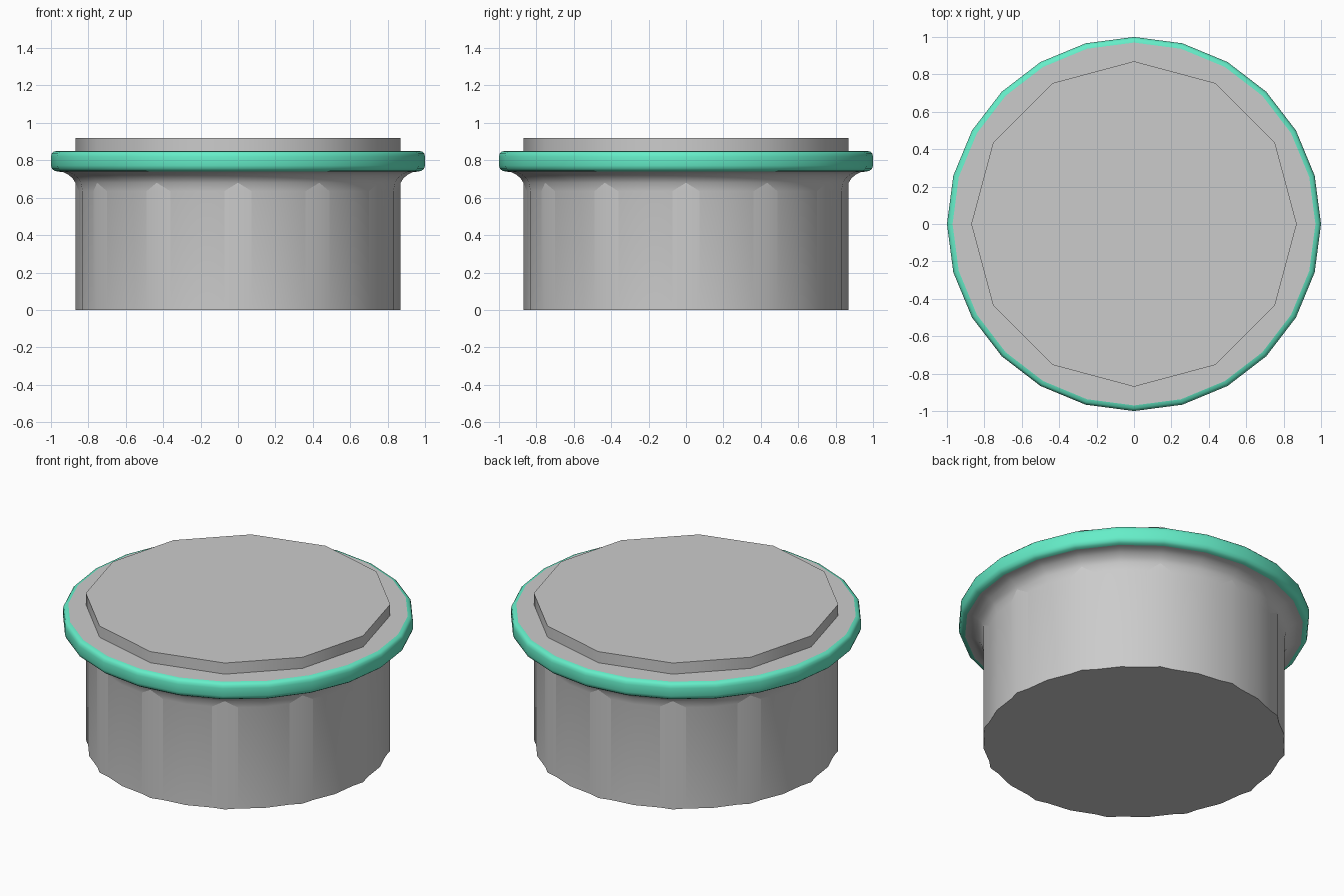
import bpy, bmesh
from math import cos, sin, pi, radians

if "Cube" in bpy.data.objects:
    bpy.data.objects.remove(bpy.data.objects["Cube"])


def lathe(name, profile, sides, cap_bottom=False, cap_top=False, angle=40):
    """Spin an (r, z) profile, listed bottom to top, around the z axis."""
    bm = bmesh.new()
    rings = [[bm.verts.new((r * cos(2 * pi * i / sides), r * sin(2 * pi * i / sides), z))
              for i in range(sides)] for r, z in profile]
    for low, high in zip(rings, rings[1:]):
        for i in range(sides):
            j = (i + 1) % sides
            bm.faces.new((low[i], low[j], high[j], high[i]))
    if cap_bottom:
        bm.faces.new(rings[0][::-1])
    if cap_top:
        bm.faces.new(rings[-1])
    mesh = bpy.data.meshes.new(name)
    bm.to_mesh(mesh)
    bm.free()
    obj = bpy.data.objects.new(name, mesh)
    bpy.context.collection.objects.link(obj)
    bpy.ops.object.select_all(action='DESELECT')
    obj.select_set(True)
    bpy.context.view_layer.objects.active = obj
    bpy.ops.object.shade_smooth_by_angle(angle=radians(angle))
    return obj


# Twelve-sided core, showing as the raised plate on top
lathe("core_plate", [(0.87, 0), (0.87, 0.92)], 12, True, True)

# Round body flaring out under the rim
lathe("flared_body", [(0.86, 0), (0.86, 0.635), (0.87, 0.68), (0.885, 0.705),
                      (0.91, 0.725), (0.935, 0.737), (0.965, 0.74)], 24, True)

# Flat shoulder around the raised plate
lathe("shoulder", [(0.97, 0.85)], 24, cap_top=True)

# Coloured rounded rim band
rim = lathe("rim_band", [(0.965, 0.74), (0.981, 0.744), (0.994, 0.754), (1.0, 0.772),
                         (1.0, 0.82), (0.996, 0.836), (0.987, 0.846), (0.97, 0.85)], 24)
teal = bpy.data.materials.new("teal")
teal.diffuse_color = (0.13, 0.85, 0.58, 1)
teal.use_nodes = True
teal.node_tree.nodes["Principled BSDF"].inputs["Base Color"].default_value = teal.diffuse_color
rim.data.materials.append(teal)
